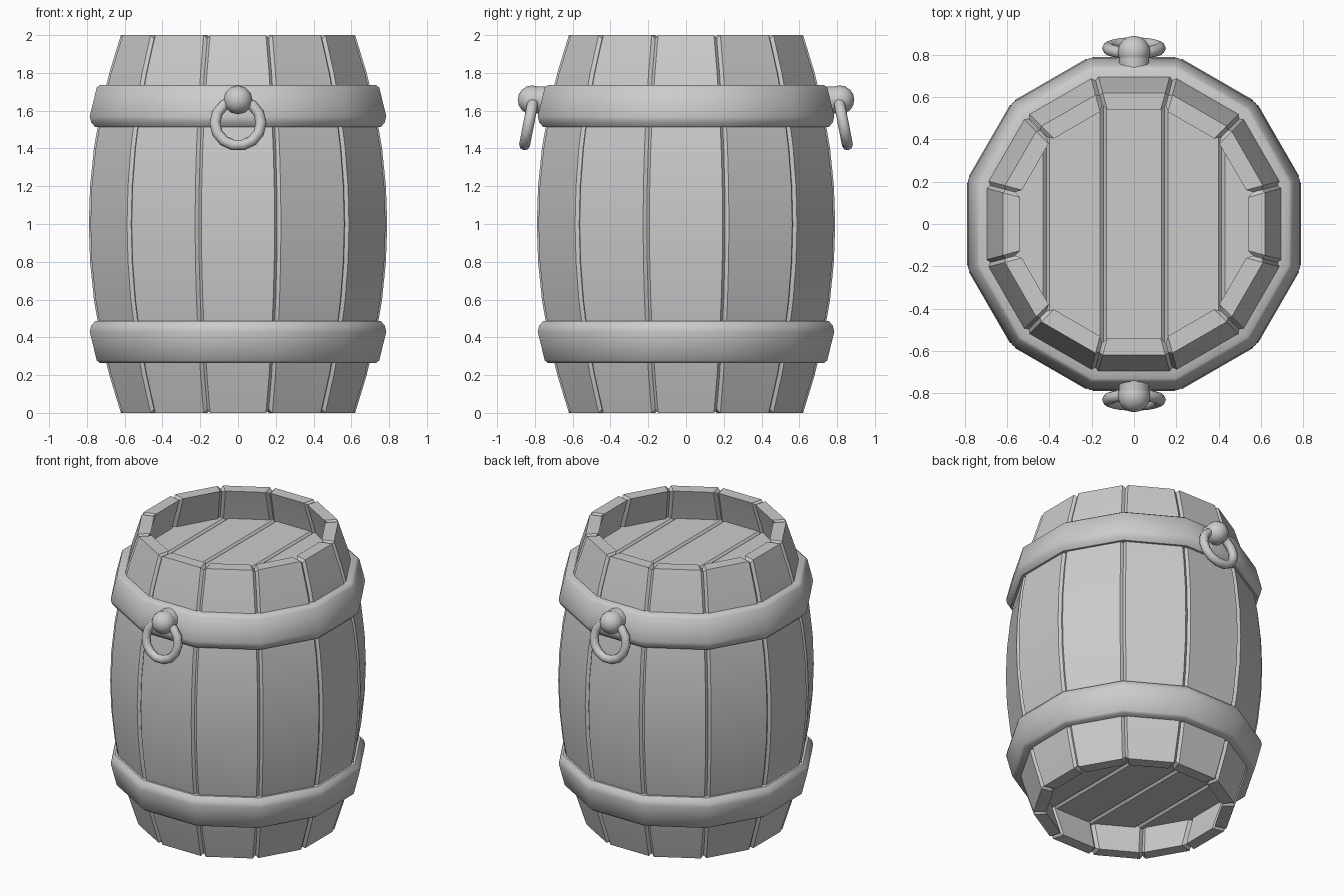
import bpy, bmesh
from math import radians, tan, cos, sin
from mathutils import Matrix, Vector

if "Cube" in bpy.data.objects:
    bpy.data.objects.remove(bpy.data.objects["Cube"])

SIDES = 12
STEP = radians(360 / SIDES)
HALF = STEP / 2


def make_object(name, bm, angle=35):
    bmesh.ops.recalc_face_normals(bm, faces=bm.faces[:])
    mesh = bpy.data.meshes.new(name)
    bm.to_mesh(mesh)
    bm.free()
    obj = bpy.data.objects.new(name, mesh)
    bpy.context.collection.objects.link(obj)
    bpy.ops.object.select_all(action='DESELECT')
    obj.select_set(True)
    bpy.context.view_layer.objects.active = obj
    bpy.ops.object.shade_smooth_by_angle(angle=radians(angle))
    return obj


def bulge(z):
    return 0.79 - 0.17 * (z - 1) ** 2


# Staves: bowed planks with chamfered sides, one per facet
def stave(index):
    bm = bmesh.new()
    rows = []
    for i in range(11):
        z = i * 0.2
        outer = bulge(z)
        inner = outer - 0.08
        rows.append([bm.verts.new((s * r * tan(HALF), -r, z))
                     for r, s in ((outer, -1), (outer, 1), (inner, 1), (inner, -1))])
    for a, b in zip(rows, rows[1:]):
        for j in range(4):
            k = (j + 1) % 4
            bm.faces.new((a[j], a[k], b[k], b[j]))
    bm.faces.new(rows[0])
    bm.faces.new(rows[-1])
    bmesh.ops.recalc_face_normals(bm, faces=bm.faces[:])
    edges = [e for e in bm.edges
             if e.verts[0].co.x * e.verts[1].co.x > 0 and e.calc_face_angle(0) > radians(40)]
    bmesh.ops.bevel(bm, geom=edges, offset=0.018, segments=1, affect='EDGES', profile=0.5)
    bm.transform(Matrix.Rotation(index * STEP, 4, 'Z'))
    make_object(f"stave_{index + 1}", bm, 30)


for n in range(SIDES):
    stave(n)


# Hoops: twelve-sided rings with a slanted, softened profile
def hoop(name, flip):
    profile = [(0.66, 1.735), (0.732, 1.735), (0.748, 1.722), (0.785, 1.57),
               (0.778, 1.54), (0.757, 1.514), (0.66, 1.51)]
    bm = bmesh.new()
    rings = []
    for i in range(SIDES):
        a = HALF + i * STEP
        rings.append([bm.verts.new((r / cos(HALF) * cos(a), r / cos(HALF) * sin(a),
                                    2 - z if flip else z)) for r, z in profile])
    for i in range(SIDES):
        a, b = rings[i], rings[(i + 1) % SIDES]
        for j in range(len(profile)):
            k = (j + 1) % len(profile)
            bm.faces.new((a[j], b[j], b[k], a[k]))
    make_object(name, bm, 48)


hoop("upper_hoop", False)
hoop("lower_hoop", True)


# Lids: a twelve-sided disc sliced into five chamfered planks
def lid(name, z):
    cuts = [-0.7, -0.415, -0.145, 0.145, 0.415, 0.7]
    for n, (x0, x1) in enumerate(zip(cuts, cuts[1:])):
        bm = bmesh.new()
        r = 0.63 / cos(HALF)
        bmesh.ops.create_cone(bm, cap_ends=True, segments=SIDES, radius1=r, radius2=r, depth=0.07,
                              matrix=Matrix.Translation((0, 0, z))
                              @ Matrix.Rotation(HALF, 4, 'Z'))
        # create_cone starts its corners on an axis, so the turn puts flats at the front
        for x, normal in ((x0, -1), (x1, 1)):
            if abs(x) > 0.6:
                continue
            res = bmesh.ops.bisect_plane(bm, geom=bm.verts[:] + bm.edges[:] + bm.faces[:],
                                         plane_co=(x, 0, 0), plane_no=(normal, 0, 0),
                                         clear_outer=True)
            cut = [e for e in res["geom_cut"] if isinstance(e, bmesh.types.BMEdge)]
            bmesh.ops.contextual_create(bm, geom=cut)
        seams = [e for e in bm.edges
                 if any(abs(e.verts[0].co.x - c) < 1e-4 and abs(e.verts[1].co.x - c) < 1e-4
                        for c in cuts[1:-1])
                 and abs(e.verts[0].co.z - e.verts[1].co.z) < 1e-4]
        bmesh.ops.bevel(bm, geom=seams, offset=0.015, segments=1, affect='EDGES', profile=0.5)
        make_object(f"{name}_plank_{n + 1}", bm, 20)


lid("top_lid", 1.745)
lid("bottom_lid", 0.255)


# Handles: rounded knob with a hanging ring, front and back
def handle(side, turn):
    spin = Matrix.Rotation(turn, 4, 'Z')
    bm = bmesh.new()
    tip = Matrix.Translation((0, -0.814, 1.657)) @ Matrix.Rotation(radians(90), 4, 'X')
    bmesh.ops.create_uvsphere(bm, u_segments=12, v_segments=8, radius=0.077, matrix=tip)
    stem = Matrix.Translation((0, -0.76, 1.657)) @ Matrix.Rotation(radians(90), 4, 'X')
    bmesh.ops.create_cone(bm, cap_ends=True, segments=12, radius1=0.072, radius2=0.072,
                          depth=0.09, matrix=stem)
    bm.transform(spin)
    make_object(f"{side}_knob", bm, 50)

    bpy.ops.mesh.primitive_torus_add(major_segments=14, minor_segments=8,
                                     major_radius=0.122, minor_radius=0.029)
    ring = bpy.context.object
    ring.name = f"{side}_ring"
    ring.data.transform(spin @ Matrix.Translation((0, -0.832, 1.535))
                        @ Matrix.Rotation(radians(90 - 11), 4, 'X'))
    bpy.ops.object.shade_smooth_by_angle(angle=radians(60))


handle("front", 0)
handle("back", radians(180))
